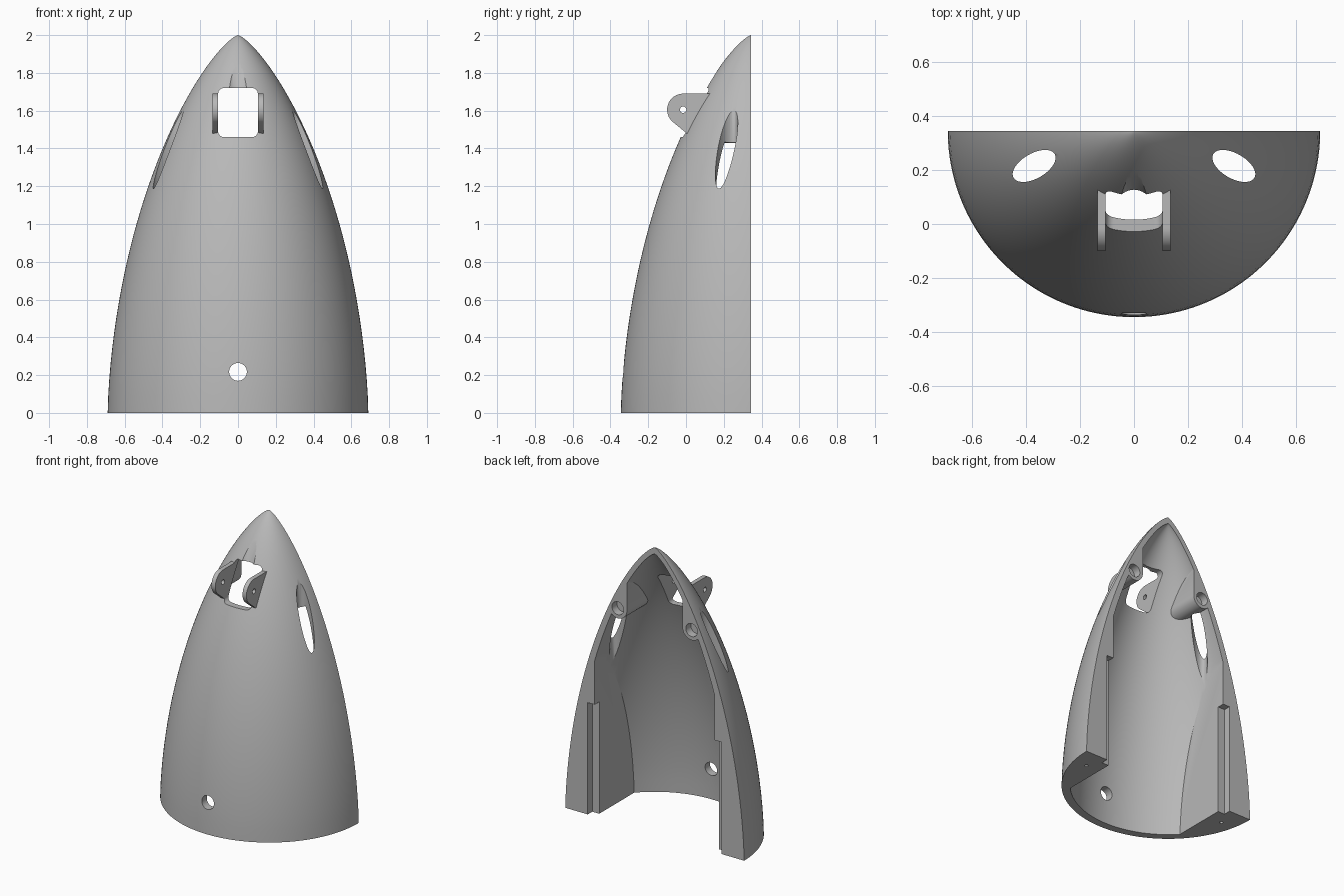
import bpy, bmesh, math
from mathutils import Matrix, Vector

if "Cube" in bpy.data.objects:
    bpy.data.objects.remove(bpy.data.objects["Cube"], do_unlink=True)

AXIS_Y = 0.345      # revolve axis, also the flat split plane
RADIUS = 0.69

grey = bpy.data.materials.new("light_grey")
grey.use_nodes = True
grey.diffuse_color = (0.48, 0.48, 0.48, 1)
grey.node_tree.nodes["Principled BSDF"].inputs["Base Color"].default_value = (0.48, 0.48, 0.48, 1)


def finish(name, bm):
    bmesh.ops.recalc_face_normals(bm, faces=bm.faces)
    mesh = bpy.data.meshes.new(name)
    bm.to_mesh(mesh)
    bm.free()
    mesh.materials.append(grey)
    obj = bpy.data.objects.new(name, mesh)
    bpy.context.collection.objects.link(obj)
    return obj


def nose_radius(t, base):
    """Rounded nose curve; t runs from 0 at the tip to 1 at the base."""
    a = math.acos(1 - 2 * t)
    return base * math.sqrt(max(0, a - math.sin(2 * a) / 2 + math.sin(a) ** 3 / 3) / math.pi)


def nose(name, base, height, half, skirt=0.0, rows=44, segs=128):
    """Solid nose cone, either full or only its front half."""
    bm = bmesh.new()
    levels = [(nose_radius((i / rows) ** 2, base), height * (1 - (i / rows) ** 2))
              for i in range(1, rows + 1)]
    if skirt:
        levels.append((base, -skirt))
    if half:
        angles = [math.pi + math.pi * i / segs for i in range(segs + 1)]
    else:
        angles = [2 * math.pi * (i + 0.5) / segs for i in range(segs)]
    rings = [[bm.verts.new((r * math.cos(a), AXIS_Y + r * math.sin(a), z)) for a in angles]
             for r, z in levels]
    tip = bm.verts.new((0, AXIS_Y, height))
    n = len(angles)
    for j in range(n - 1 if half else n):
        k = (j + 1) % n
        bm.faces.new((tip, rings[0][j], rings[0][k]))
        for up, low in zip(rings, rings[1:]):
            bm.faces.new((up[j], low[j], low[k], up[k]))
    bm.faces.new(rings[-1])
    if half:
        bm.faces.new([tip] + [r[0] for r in rings] + [r[-1] for r in reversed(rings)])
    return finish(name, bm)


def prism(name, points, axis, start, end):
    """Extrude a 2D outline along x, y or z."""
    place = {"x": lambda p, d: (d, p[0], p[1]),
             "y": lambda p, d: (p[0], d, p[1]),
             "z": lambda p, d: (p[0], p[1], d)}[axis]
    bm = bmesh.new()
    a = [bm.verts.new(place(p, start)) for p in points]
    b = [bm.verts.new(place(p, end)) for p in points]
    bm.faces.new(a)
    bm.faces.new(b)
    for i in range(len(a)):
        k = (i + 1) % len(a)
        bm.faces.new((a[i], a[k], b[k], b[i]))
    return finish(name, bm)


def arc(cx, cy, r, start=0, end=360, steps=32):
    count = steps if end - start == 360 else steps + 1
    return [(cx + r * math.cos(math.radians(start + (end - start) * i / steps)),
             cy + r * math.sin(math.radians(start + (end - start) * i / steps)))
            for i in range(count)]


def rect(x0, x1, y0, y1):
    return [(x0, y0), (x1, y0), (x1, y1), (x0, y1)]


def flip(points, side):
    return [(side * x, y) for x, y in points]


def combine(target, tool, operation="DIFFERENCE"):
    mod = target.modifiers.new("cut", "BOOLEAN")
    mod.operation = operation
    mod.solver = "EXACT"
    mod.object = tool
    bpy.context.view_layer.objects.active = target
    bpy.ops.object.modifier_apply(modifier=mod.name)
    bpy.data.objects.remove(tool, do_unlink=True)


# Cavity: inner nose with flat sides, leaving room for the screw bosses
cavity = nose("cavity", 0.635, 1.955, half=False, skirt=0.1)
combine(cavity, prism("limits", rect(-0.463, 0.463, -1, 2), "z", -0.05, 2.5), "INTERSECT")
for side in (-1, 1):
    outline = arc(0.285, 1.5, 0.07, 180, 360) + [(0.6, 1.5), (0.6, 1.85), (0.215, 1.85)]
    combine(cavity, prism("boss", flip(outline, side), "y", -0.6, 1.3))

# Half shell
shell = nose("nose_shell", RADIUS, 2.0, half=True)
combine(shell, cavity)

# Front window with rounded corners
window = []
for cx, cz, start in ((0.075, 1.69, 0), (-0.075, 1.69, 90),
                      (-0.075, 1.49, 180), (0.075, 1.49, 270)):
    window += arc(cx, cz, 0.03, start, start + 90, 8)
combine(shell, prism("window", window, "y", -0.6, 0.3))

# Scooped relief above the window
bm = bmesh.new()
lean = Vector((0, 0.42, 0.9)).to_track_quat("Z", "Y").to_matrix().to_4x4()
bmesh.ops.create_cone(bm, cap_ends=True, segments=48, radius1=0.074, radius2=0.074,
                      depth=0.5, matrix=Matrix.Translation((0, 0.05, 1.73)) @ lean)
combine(shell, finish("relief", bm))

# Lower front hole
combine(shell, prism("front_hole", arc(0, 0.217, 0.047), "y", -0.6, 0.1))

# Paired cuts: side openings, boss holes, rail rebates, base pin holes
tilt = math.radians(-30)
oval = [(0.37 + u * math.cos(tilt) - v * math.sin(tilt),
         0.215 + u * math.sin(tilt) + v * math.cos(tilt))
        for u, v in ((0.088 * x, 0.046 * y) for x, y in arc(0, 0, 1, steps=48))]
for side in (-1, 1):
    combine(shell, prism("side_opening", flip(oval, side), "z", 0.9, 2.2))
    combine(shell, prism("boss_hole", flip(arc(0.285, 1.5, 0.045), side), "y", 0.29, 0.5))
    combine(shell, prism("rebate", flip(rect(0.44, 0.517, 0.295, 0.5), side), "z", -0.1, 0.78))
    combine(shell, prism("pin_hole", flip(arc(0.57, 0.2, 0.012, steps=12), side), "z", -0.1, 0.1))

# Hinge lugs beside the window
lugs = []
for side, label in ((-1, "right"), (1, "left")):
    outline = arc(-0.015, 1.605, 0.085, 90, 228) + [(0.01, 1.475), (0.025, 1.475), (0.15, 1.69)]
    lug = prism(label + "_hinge_lug", outline, "x", side * 0.105, side * 0.135)
    combine(lug, prism("lug_hole", arc(-0.015, 1.605, 0.017, steps=20), "x", side * 0.05, side * 0.2))
    lugs.append(lug)

# Smooth curved surfaces, keep edges crisp
bpy.ops.object.select_all(action="DESELECT")
for obj in [shell] + lugs:
    obj.select_set(True)
bpy.context.view_layer.objects.active = shell
bpy.ops.object.shade_smooth_by_angle(angle=math.radians(30))
